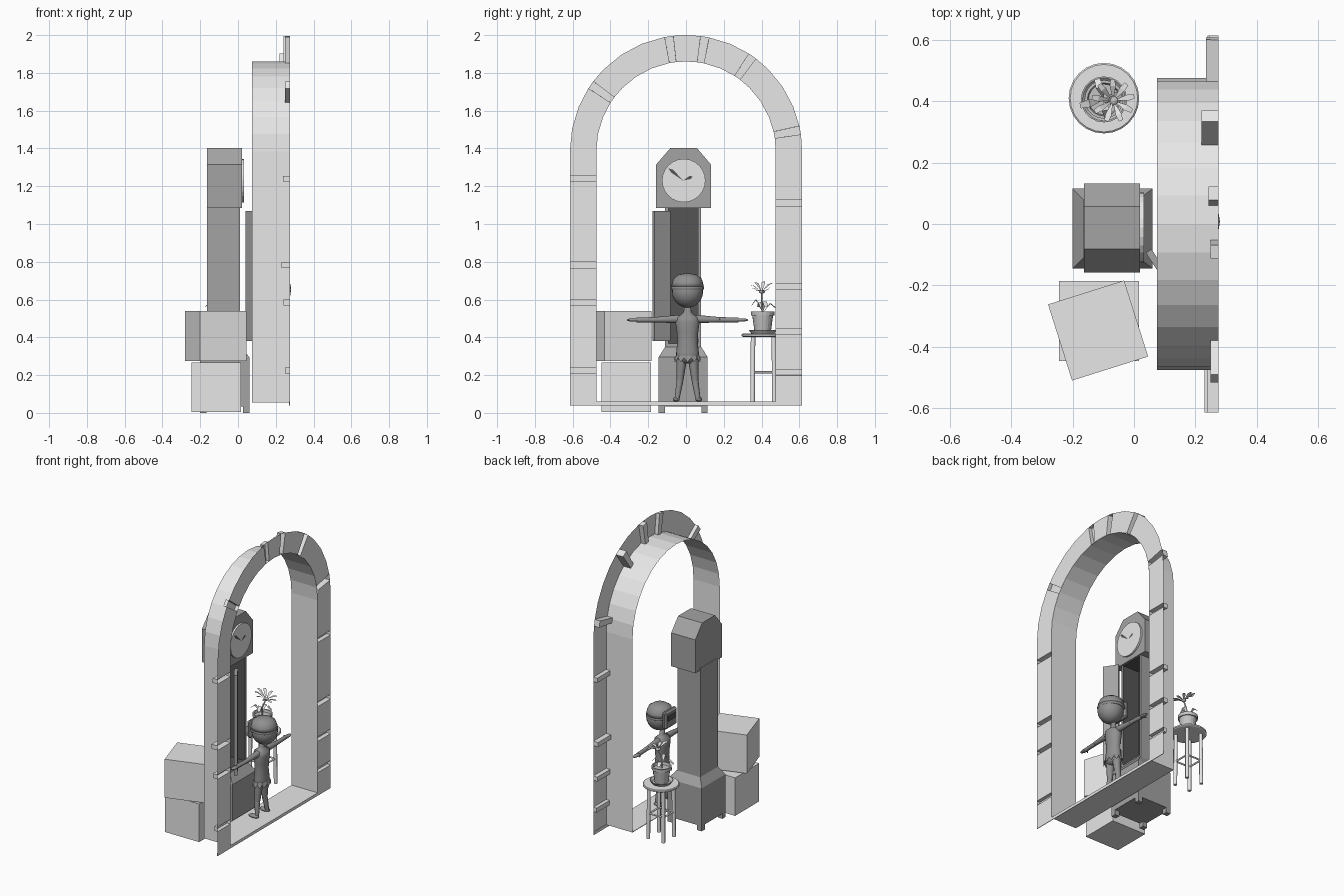
import bpy, bmesh, math
from mathutils import Vector, Matrix

if "Cube" in bpy.data.objects:
    bpy.data.objects.remove(bpy.data.objects["Cube"])

def mat(name, v):
    m = bpy.data.materials.new(name)
    m.diffuse_color = (v, v, v, 1)
    m.use_nodes = True
    m.node_tree.nodes["Principled BSDF"].inputs["Base Color"].default_value = m.diffuse_color
    return m

PALE = mat("pale_grey", 0.8)
MID = mat("mid_grey", 0.37)
DARK = mat("dark_grey", 0.28)
DEEP = mat("deep_grey", 0.09)
POT = mat("pot_grey", 0.55)

def finish(name, bm, m, smooth=False, normals=True):
    if normals:
        bmesh.ops.recalc_face_normals(bm, faces=bm.faces)
    me = bpy.data.meshes.new(name)
    bm.to_mesh(me)
    bm.free()
    ob = bpy.data.objects.new(name, me)
    bpy.context.collection.objects.link(ob)
    me.materials.append(m)
    for p in me.polygons:
        p.use_smooth = smooth
    return ob

def mesh(name, verts, faces, m, normals=True):
    bm = bmesh.new()
    vs = [bm.verts.new(v) for v in verts]
    for f in faces:
        bm.faces.new([vs[i] for i in f])
    return finish(name, bm, m, False, normals)

def box(name, c, size, m, rot=0):
    bm = bmesh.new()
    bmesh.ops.create_cube(bm, size=1, matrix=Matrix.Translation(c) @ Matrix.Rotation(rot, 4, 'Z') @ Matrix.Diagonal((*size, 1)))
    return finish(name, bm, m)

def rod(name, a, b, r1, r2, m, n=8, smooth=True):
    a, b = Vector(a), Vector(b)
    bm = bmesh.new()
    q = (b - a).to_track_quat('Z', 'Y').to_matrix().to_4x4()
    bmesh.ops.create_cone(bm, cap_ends=True, segments=n, radius1=r1, radius2=r2, depth=(b - a).length,
                          matrix=Matrix.Translation((a + b) / 2) @ q)
    ob = finish(name, bm, m)
    for p in ob.data.polygons:
        p.use_smooth = smooth and len(p.vertices) == 4
    return ob

def ball(name, c, size, m):
    bm = bmesh.new()
    bmesh.ops.create_uvsphere(bm, u_segments=20, v_segments=12, radius=1,
                              matrix=Matrix.Translation(c) @ Matrix.Diagonal((*size, 1)))
    return finish(name, bm, m, True)

def lathe(name, c, prof, m, sx=1.0, n=20, smooth=True):
    """Rings of (radius, z) around c, x squashed by sx."""
    bm = bmesh.new()
    rings = [[bm.verts.new((c[0] + sx * r * math.cos(2 * math.pi * i / n), c[1] + r * math.sin(2 * math.pi * i / n), z))
              for i in range(n)] for r, z in prof]
    for a, b in zip(rings, rings[1:]):
        for i in range(n):
            bm.faces.new((a[i], a[(i + 1) % n], b[(i + 1) % n], b[i]))
    bm.faces.new(rings[0])
    bm.faces.new(rings[-1])
    return finish(name, bm, m, smooth)

# --- arch: u 0-1 left leg, 1-2 half circle, 2-3 right leg
ZC, RI, RO, XF = 1.385, 0.475, 0.615, 0.275
def at(u, r, z0=0.04):
    if u <= 1:
        return -r, z0 + (ZC - z0) * u
    if u >= 2:
        return r, ZC - (ZC - z0) * (u - 2)
    a = math.pi * (2 - u)
    return r * math.cos(a), ZC + r * math.sin(a)

us = [0] + [1 + i / 16 for i in range(17)] + [3]

# arch face with joints recessed between the stones, closed at both ends
grooves = [.137, .405, .553, .892, 1.194, 1.453, 1.552, 1.694, 1.942, 2.204, 2.532, 2.71, 2.87]
depths = [.025, .035, .045, .037, .025, .025, .033, .055, .04, .03, .035, .03, .025]
stations = [(u, 0) for u in us if all(abs(u - g) > .014 for g in grooves)]
for g, d in zip(grooves, depths):
    stations += [(g - .0116, 0), (g - .0115, d), (g + .0115, d), (g + .0116, 0)]
stations.sort()
verts, faces = [], []
for u, d in stations:
    for r in (RI, RO):
        verts.append((XF - d, *at(u, r)))
for i in range(len(stations) - 1):
    k = 2 * i
    faces.append((k, k + 2, k + 3, k + 1))
    if stations[i][1] and stations[i + 1][1]:
        faces += [(k - 2, k + 4, k + 2, k), (k - 1, k + 1, k + 3, k + 5)]
face = mesh("arch_face", verts, faces, PALE, False)
if face.data.polygons[0].normal.x < 0:
    face.data.flip_normals()

# passage lining and floor
verts = [(x, *at(u, RI, 0.06)) for u in us for x in (0.075, XF)]
n = len(verts)
mesh("arch_lining", verts, [(k, k + 1, k + 3, k + 2) for k in range(0, n - 2, 2)], PALE)
box("arch_floor", (0.175, 0, 0.058), (0.2, 0.95, 0.004), PALE)
box("arch_sill", (XF - .002, 0, 0.05), (0.004, 1.23, 0.02), PALE)

# --- cardboard boxes
box("lower_box", (-0.114, -0.316, 0.135), (0.262, 0.262, 0.262), PALE)
box("upper_box", (-0.117, -0.347, 0.408), (0.26, 0.26, 0.265), PALE, math.radians(17.5))

# --- tall clock
CY = -0.015
prof = [(-.143, 1.085), (.147, 1.085), (.147, 1.315), (.072, 1.403), (-.067, 1.403), (-.143, 1.315)]
verts = [(x, CY + y, z) for x in (-0.163, 0.02) for y, z in prof]
mesh("clock_head", verts, [tuple(range(6)), tuple(range(6, 12))] +
     [(i, (i + 1) % 6, 6 + (i + 1) % 6, 6 + i) for i in range(6)], MID)
rod("clock_dial", (0.02, CY + .003, 1.23), (0.032, CY + .003, 1.23), 0.115, 0.115, PALE, 24, False)
for nm, dy, dz in (("minute_hand", -.078, .066), ("hour_hand", .05, .022)):
    o, t = Vector((.035, CY, 1.23)), Vector((0, dy, dz))
    s = Vector((0, -dz, dy)).normalized() * .009
    mesh(nm, [o, o + t * .75 + s, o + t, o + t * .75 - s], [(0, 3, 2, 1)], DEEP)

# case with open recess
case = box("clock_case", (-0.0775, CY, 0.725), (0.175, 0.19, 0.75), MID)
case.data.materials.append(DEEP)
bm = bmesh.new()
bm.from_mesh(case.data)
front = max(bm.faces, key=lambda f: f.calc_center_median().x)
bmesh.ops.inset_region(bm, faces=[front], thickness=0.023)
ret = bmesh.ops.extrude_discrete_faces(bm, faces=[front])
back = ret["faces"][0]
bmesh.ops.translate(bm, verts=back.verts, vec=(-0.13, 0, 0))
back.material_index = 1
for e in back.edges:
    for f in e.link_faces:
        f.material_index = 1
bm.to_mesh(case.data)
bm.free()

# base with sloped shoulder, feet, open door
rects = [(-.2, .06, .13, .035), (-.2, .06, .13, .295), (-.165, .015, .095, .35)]
verts = [(x, CY + y, z) for x0, x1, h, z in rects for x, y in ((x0, -h), (x1, -h), (x1, h), (x0, h))]
mesh("clock_base", verts, [(0, 1, 2, 3), (8, 9, 10, 11)] +
     [(k + i, k + (i + 1) % 4, k + 4 + (i + 1) % 4, k + 4 + i) for k in (0, 4) for i in range(4)], MID)
for x in (-.183, .043):
    for y in (-.113, .113):
        box("clock_foot", (x, CY + y, .0175), (.034, .034, .035), MID)
ang = math.atan2(-.085, .055)
box("clock_door", (.075, -.13, .725), (.1, .022, .69), MID, ang)

# --- stool
SX, SY = -0.098, 0.41
lathe("stool_seat", (SX, SY), [(.108, .403), (.115, .407), (.115, .416), (.11, .42)], PALE, 1, 24, False)
P = [(-.055, -.055), (.055, -.055), (.055, .055), (-.055, .055)]
for i, (x, y) in enumerate(P):
    rod("stool_leg", (SX + x * 1.05, SY + y * 1.05, .045), (SX + x, SY + y, .404), .012, .012, PALE)
    x2, y2 = P[(i + 1) % 4]
    rod("stool_rung", (SX + x, SY + y, .215), (SX + x2, SY + y2, .215), .006, .006, PALE, 6)

# --- flower pot
lathe("saucer", (SX, SY - .004), [(.06, .42), (.075, .44), (.07, .44), (.055, .426)], POT, 1, 20, False)
lathe("pot", (SX, SY - .004), [(.043, .427), (.055, .515), (.062, .515), (.063, .537), (.054, .537), (.05, .52)],
      POT, 1, 20, False)
FC = Vector((-.068, .402, .642))
path = [Vector((SX, SY - .004, .52)), Vector((-.095, .40, .58)), FC]
for a, b in zip(path, path[1:]):
    rod("stem", a, b, .005, .004, PALE, 6)
ball("flower_centre", FC, (.016, .016, .01), POT)

def leaf(name, o, pts, w):
    """Thin kite along pts, widest at the middle."""
    p = [o + Vector(q) for q in pts]
    s = (p[-1] - p[0]).cross(Vector((0, 0, 1))).normalized() * w
    mesh(name, [p[0], p[1] + s, p[2] + s * .7, p[2] - s * .7, p[1] - s], [(0, 1, 4), (1, 2, 3, 4)], PALE)

for i in range(9):
    a = 2 * math.pi * i / 9 + .2
    c, s = math.cos(a), math.sin(a)
    leaf("petal", FC, [(0, 0, 0), (.048 * c, .048 * s, .025 - .02 * c), (.07 * c, .07 * s, .028 - .025 * c)], .01)
for a, l, h in ((.3, .06, .06), (1.9, .07, .05), (3.4, .08, .055), (4.9, .06, .07)):
    c, s = math.cos(a), math.sin(a)
    leaf("leaf", Vector((SX, SY - .004, .53)), [(0, 0, 0), (l * .6 * c, l * .6 * s, h), (l * c, l * s, h * .55)], .013)

# --- figure with outstretched arms, facing the clock
X, Y = 0.17, 0.008
lathe("torso", (X + .005, Y), [(.03, .262), (.06, .285), (.06, .32), (.053, .38), (.057, .43), (.064, .48), (.06, .505),
                        (.03, .523), (.02, .535), (.019, .575)], DARK, .72)
ball("head", (.198, Y, .645), (.082, .083, .088), DARK)
lathe("cap", (.193, Y), [(.086, .668), (.082, .69), (.072, .715), (.045, .733), (.015, .738)], DARK, 1.0)
lathe("strap", (.193, Y), [(.084, .652), (.087, .654), (.087, .668), (.084, .67)], DARK, 1.0)
mask = box("mask", (.12, Y, .655), (.035, .13, .12), DARK)
mask.modifiers.new("soft", 'BEVEL').width = .012
box("mask_window", (.101, Y, .67), (.008, .09, .035), DEEP)
for s in (-1, 1):
    rod("upper_arm", (X + .005, Y + s * .045, .497), (X + .005, Y + s * .17, .493), .022, .014, DARK, 12)
    rod("forearm", (X + .005, Y + s * .17, .493), (X, Y + s * .27, .492), .014, .013, DARK, 12)
    ball("hand", (X, Y + s * .282, .492), (.016, .04, .009), DARK)
    rod("thumb", (X, Y + s * .265, .492), (X - .025, Y + s * .285, .489), .006, .004, DARK, 6)
    rod("thigh", (X + .005, Y + s * .03, .29), (X, Y + s * .04, .17), .028, .018, DARK, 12)
    rod("shin", (X, Y + s * .04, .17), (X + .008, Y + s * .056, .072), .018, .013, DARK, 12)
    ball("foot", (X - .012, Y + s * .06, .072), (.038, .018, .013), DARK)

# ragged skirt edge
verts, faces, N = [], [], 24
for i in range(N):
    a = 2 * math.pi * i / N
    for r, z in ((.061, .305), (.071, .268 + .022 * (i % 2))):
        verts.append((X + .005 + .75 * r * math.cos(a), Y + r * math.sin(a), z))
    j = (i + 1) % N
    faces.append((2 * i, 2 * i + 1, 2 * j + 1, 2 * j))
mesh("ragged_skirt", verts, faces, DARK)

# centre everything on the ground
low = min((o.matrix_world @ v.co).z for o in bpy.data.objects for v in o.data.vertices)
for o in bpy.data.objects:
    o.location.z -= low
